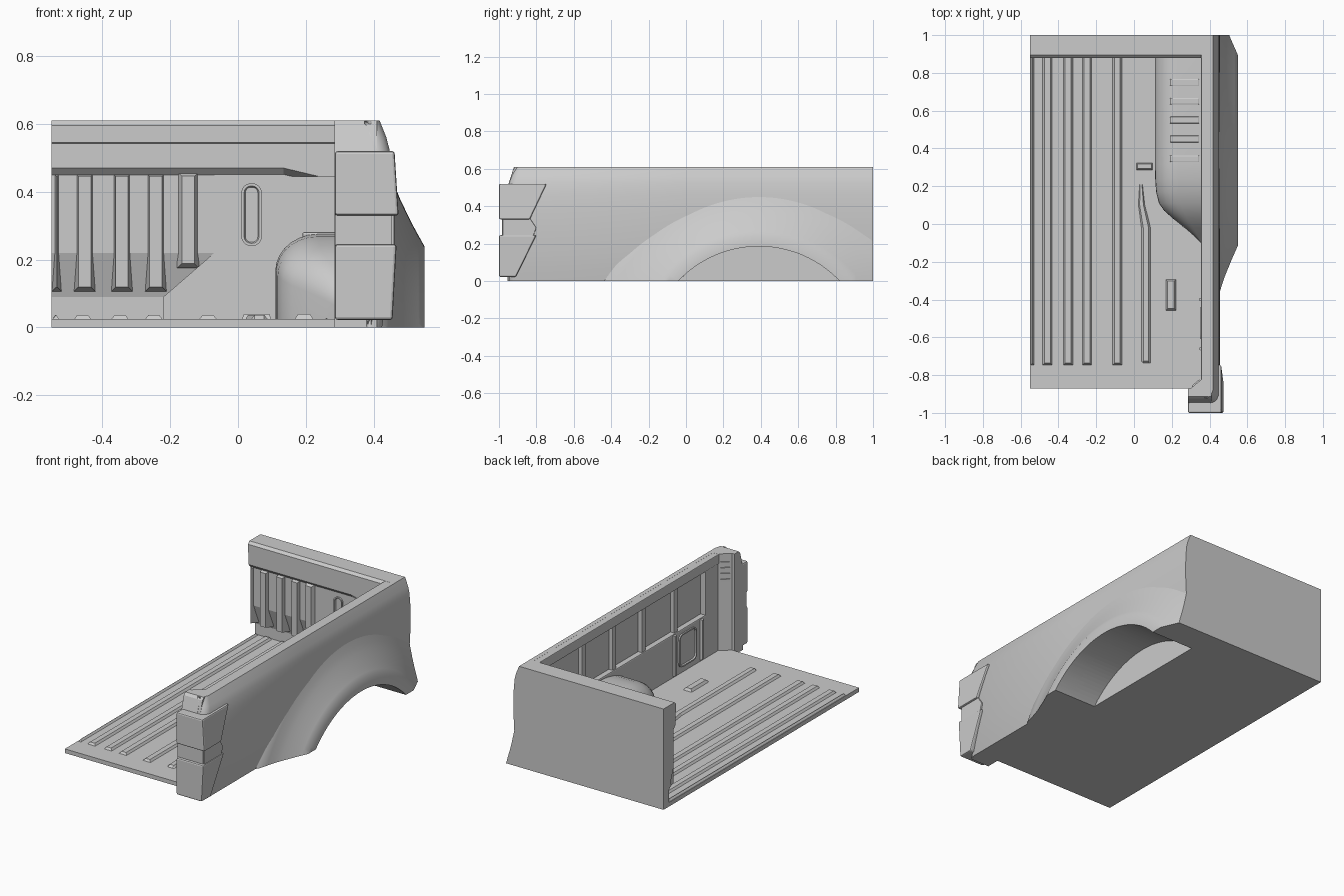
import bpy, bmesh, math
from math import sin, cos, pi

if "Cube" in bpy.data.objects:
    bpy.data.objects.remove(bpy.data.objects["Cube"])

CY, CZ = 0.39, -0.41      # wheel axis


def loft(name, rings, bevel=0, smooth=False, closed=False):
    """Skin a list of equal-length closed rings; cap the ends unless the loft is closed."""
    bm = bmesh.new()
    vs = [[bm.verts.new(p) for p in r] for r in rings]
    n = len(vs[0])
    pairs = list(zip(vs, vs[1:])) + ([(vs[-1], vs[0])] if closed else [])
    for a, b in pairs:
        for i in range(n):
            j = (i + 1) % n
            bm.faces.new((a[i], a[j], b[j], b[i]))
    if not closed:
        bm.faces.new(vs[0])
        bm.faces.new(vs[-1])
    bmesh.ops.recalc_face_normals(bm, faces=bm.faces)
    me = bpy.data.meshes.new(name)
    bm.to_mesh(me)
    bm.free()
    ob = bpy.data.objects.new(name, me)
    bpy.context.collection.objects.link(ob)
    bpy.context.view_layer.objects.active = ob
    for o in bpy.context.selected_objects:
        o.select_set(False)
    ob.select_set(True)
    if bevel:
        m = ob.modifiers.new("bevel", 'BEVEL')
        m.width, m.segments = bevel, 2
    if smooth:
        bpy.ops.object.shade_smooth_by_angle(angle=math.radians(30))
    return ob


def place(p, axis, d):
    q = list(p)
    q.insert(axis, d)
    return tuple(q)


def prism(name, pts, axis, a, b, bevel=0, smooth=False):
    return loft(name, [[place(p, axis, d) for p in pts] for d in (a, b)], bevel, smooth)


def rect(u0, u1, v0, v1):
    return [(u0, v0), (u1, v0), (u1, v1), (u0, v1)]


def box(name, x0, x1, y0, y1, z0, z1, bevel=0):
    return prism(name, rect(x0, x1, y0, y1), 2, z0, z1, bevel)


def pad(name, u0, u1, v0, v1, axis, base, top, inset):
    """Raised rib with sloping sides."""
    return loft(name, [[place(p, axis, base) for p in rect(u0, u1, v0, v1)],
                       [place(p, axis, top) for p in
                        rect(u0 + inset, u1 - inset, v0 + inset, v1 - inset)]])


def slot_rim(name, u0, u1, v0, v1, r, axis, d, t=0.008):
    """Rounded rectangular rim lying flat on a wall."""
    rings = []
    for c, (u, v) in enumerate([(u1 - r, v1 - r), (u0 + r, v1 - r), (u0 + r, v0 + r), (u1 - r, v0 + r)]):
        for k in range(6):
            a = c * pi / 2 + k * pi / 10
            rings.append([place((u + (r + o) * cos(a), v + (r + o) * sin(a)), axis, d + h)
                          for o, h in ((0, .01), (0, -t), (-t, -t), (-2 * t, .01))])
    return loft(name, rings, smooth=True, closed=True)


def lathe(name, profile, n=160):
    """Revolve (x, radius) points about the wheel axis."""
    return loft(name, [[(x, CY + r * sin(2 * pi * k / n), CZ + r * cos(2 * pi * k / n))
                        for x, r in profile] for k in range(n)], closed=True)


def boolean(ob, tool, op):
    bpy.context.view_layer.objects.active = ob
    m = ob.modifiers.new("cut", 'BOOLEAN')
    m.operation, m.solver, m.object = op, 'EXACT', tool
    bpy.ops.object.modifier_apply(modifier=m.name)


# Load floor and its long ribs
floor = box("floor", -.55, .42, -.87, .99, 0, .025)
for x0, x1 in ((-.55, -.525), (-.487, -.43), (-.377, -.32), (-.277, -.22), (-.117, -.06)):
    pad("floor_rib", x0, x1, -.75, .95, 2, .02, .037, .013)
loft("jogged_floor_rib", [[(x - w, y, .02), (x + w, y, .02), (x + w * .5, y, z), (x - w * .5, y, z)]
     for x, y, w, z in ((.063, -.74, .028, .022), (.063, -.725, .028, .037), (.063, -.02, .028, .037),
                        (.04, .1, .02, .037), (.037, .21, .01, .03))])
pad("floor_pad", .165, .225, -.46, -.29, 2, .02, .04, .013)
pad("floor_pad", .01, .1, .285, .325, 2, .02, .04, .008)

# Front bulkhead: rail, beam, ribbed panel and flat panel
prism("bulkhead_rail", [(1, .54), (1, .61), (.895, .61), (.88, .595), (.88, .545), (.89, .54)], 0, -.55, .41)
loft("bulkhead_beam", [[(x, y, z) for x, z in ((-.55, .55), (.38, .55), (.38, .445), (.24, .445), (.135, k), (-.55, k))]
                       for y, k in ((.886, .47), (.91, .445), (.99, .445))])
prism("bulkhead_panel", [(1, 0), (1, .56), (.905, .56), (.905, .22), (.95, .09), (.95, 0)], 0, -.55, -.07)
prism("bulkhead_flat", [(-.07, .56), (-.07, .22), (-.22, .09), (-.22, 0), (.41, 0), (.41, .56)], 1, .904, 1)
for x0, x1, z0 in ((-.55, -.52, .105), (-.485, -.42, .105), (-.375, -.31, .105), (-.275, -.21, .105), (-.18, -.115, .175)):
    pad("bulkhead_rib", x0, x1, z0, .46, 1, .95 if z0 < .15 else .915, .884, .014)
slot_rim("bulkhead_slot", .01, .07, .24, .425, .028, 1, .904)

# Outer side skin with rounded rear corner and raked top
outer = [(.425, 0), (.436, .07), (.445, .15), (.452, .25), (.456, .36), (.453, .46), (.447, .525), (.438, .56), (.418, .61)]
rings = []
for y, d in ((-.955, .045), (-.95, .025), (-.938, .01), (-.915, 0), (0, 0), (1, 0)):
    lean = 1 if y < -.9 else 0
    rings.append([(x - d, y + lean * max(0, z - .5) * .32, z) for x, z in outer] +
                 [(.392, y + lean * .035, .61), (.392, y, .5), (.392, y, 0)])
skin = loft("side_skin", rings, smooth=True)

# Inner side wall: top rail, lower wall, rear block and dividers around the recess
box("side_rail", .355, .415, -.86, .95, .55, .6095, .004)
lower = box("inner_wall", .36, .41, -.86, .98, 0, .285, .006)
box("inner_rear_block", .36, .41, -.9, -.70, 0, .58, .006)
for y in (.45, .16, -.12, -.43):
    box("recess_divider", .367, .41, y - .018, y + .018, .27, .57, .004)
slot_rim("side_window_rim", -.61, -.44, .06, .26, .035, 0, .36)
for y in (-.4, -.66):
    pad("wall_rib", y - .012, y + .012, .03, .28, 0, .365, .348, .005)

# Rear post
plan = [(.285, -.952), (.41, -.952), (.41, -.81), (.36, -.82), (.3, -.87), (.285, -.87)]
loft("rear_post", [[(x, y + (s if y < -.9 else 0), z) for x, y in plan]
                   for z, s in ((0, 0), (.5, 0), (.595, .027), (.61, .04))])
for k in range(4):
    z = .44 + .035 * k
    prism("post_louver", [(.312, -.87), (.352, -.835), (.346, -.822), (.306, -.857)], 2, z, z + .018)

# Inner wheel housing, lofted along the bed
rings = []
for y, xi, h in ((-.1, .355, .03), (-.06, .315, .075), (-.02, .268, .125), (.03, .205, .175), (.07, .16, .205),
                 (.11, .132, .228), (.17, .117, .252), (.24, .112, .268), (.32, .11, .275), (.95, .11, .275)):
    w, g = (.36 - xi) * .5, h * .4
    arc = [(xi + w * (1 - cos(a)), h - g * (1 - sin(a))) for a in [k * pi / 14 for k in range(8)]]
    rings.append([(.4, y, 0), (xi, y, 0)] + [(x, y, z) for x, z in arc] + [(.4, y, h)])
well = loft("wheel_housing", rings, smooth=True)
for y in (.345, .45, .55, .65, .75):
    box("housing_rib", .19, .345, y - .018, y + .018, .26, .281, .005)

# Flared wheel arch
flare = lathe("wheel_arch_flare", [(.40, .56), (.55, .56), (.55, .65), (.532, .682), (.514, .715), (.497, .75),
                                   (.48, .785), (.466, .82), (.453, .86), (.438, .91), (.40, .95)])
clip = box("clip_helper", .3, .7, -.9, 1, 0, .6)
boolean(flare, clip, 'INTERSECT')

# Wheel opening cut through everything on the side
cutter = lathe("wheel_cutter", [(.26, .001), (.26, .595), (.7, .595), (.7, .001)])
for ob in (flare, skin, lower, well, floor):
    boolean(ob, cutter, 'DIFFERENCE')
for ob in (clip, cutter):
    ob.hide_render = True
    bpy.data.objects.remove(ob)
for o in bpy.context.selected_objects:
    o.select_set(False)
flare.select_set(True)
bpy.context.view_layer.objects.active = flare
bpy.ops.object.shade_smooth_by_angle(angle=math.radians(30))

# Wraparound tail lamps: rear lens and side wing for each, with a connector between
for nm, z0, z1, y0, y1, xb, xt in (("upper_lamp", .33, .52, -.835, -.745, .474, .462),
                                   ("lower_lamp", .022, .245, -.91, -.80, .456, .468)):
    loft(nm + "_rear", [[(.286, y, z0), (xb, y, z0), (xt, y, z1), (.286, y, z1)] for y in (-1, -.93)], .008)
    loft(nm + "_wing", [[(.40, -.99, z), (x, -.99, z), (x, y, z), (.40, y, z)]
                        for z, x, y in ((z0, xb, y0), (z1, xt, y1))], .007)
box("lamp_connector_rear", .286, .455, -.985, -.93, .23, .345)
prism("lamp_connector_wing", [(-.98, .23), (-.82, .23), (-.80, .285), (-.84, .345), (-.98, .345)], 0, .40, .462, .004)
